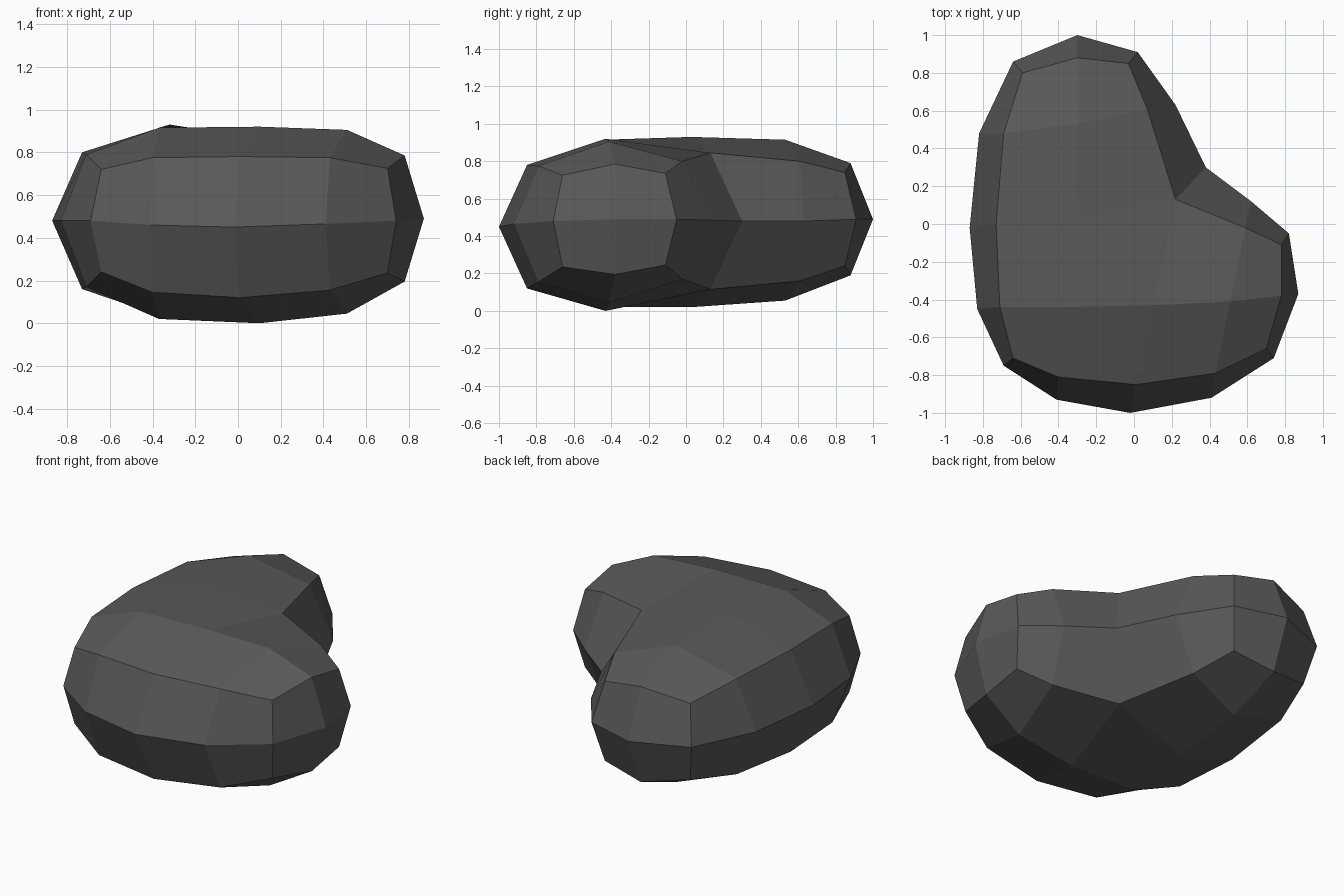
import bpy
import bmesh

default = bpy.data.objects.get("Cube")
if default:
    bpy.data.objects.remove(default, do_unlink=True)

# Stone colour
stone = bpy.data.materials.new("dark_grey_stone")
stone.use_nodes = True
grey = (0.1, 0.1, 0.1, 1)
stone.diffuse_color = grey
shader = stone.node_tree.nodes["Principled BSDF"]
shader.inputs["Base Color"].default_value = grey
shader.inputs["Roughness"].default_value = 0.9

# Widest outline, counter-clockwise from the front right corner
waist = [(-.69, -.75, .48), (-.41, -.93, .46), (-.02, -1, .45), (.41, -.92, .465),
         (.74, -.71, .48), (.87, -.37, .49), (.82, -.05, .49), (.62, .12, .485),
         (.38, .3, .48), (.22, .63, .48), (.02, .91, .49), (-.3, 1, .49),
         (-.64, .86, .49), (-.82, .48, .49), (-.87, -.02, .48), (-.83, -.45, .48)]

# Shoulder outline, mirrored below the waist
shoulder = [(-.64, -.71, .72), (-.4, -.81, .775), (.01, -.85, .78), (.43, -.79, .775),
            (.7, -.66, .725), (.78, -.38, .785), (.78, -.11, .735), (.59, -.02, .8),
            (.22, .13, .845), (.07, .61, .8), (-.03, .85, .74), (-.3, .88, .79),
            (-.59, .8, .73), (-.69, .48, .79), (-.73, 0, .8), (-.71, -.44, .79)]

# Crown points keyed by grid cell: x, y, top height, underside height
crown = {(1, 1): (-.37, -.44, .915, .02), (2, 1): (.1, -.43, .92, 0),
         (3, 1): (.51, -.41, .905, .045), (1, 2): (-.32, .03, .93, .02),
         (1, 3): (-.3, .53, .915, .055)}

# Walk round the L-shaped grid that the outlines follow
STEPS = {"E": (1, 0), "N": (0, 1), "W": (-1, 0), "S": (0, -1)}
walk, here = [], (0, 0)
for letter in "EEEENNWWNNWWSSSS":
    walk.append(here)
    dx, dy = STEPS[letter]
    here = (here[0] + dx, here[1] + dy)

bm = bmesh.new()


def ring(points):
    return [bm.verts.new(p) for p in points]


def bridge(low, high):
    for i in range(len(low)):
        bm.faces.new((low[i - 1], low[i], high[i], high[i - 1]))


def cap(edge, height):
    """Fill an L-shaped grid of quads inside a ring."""
    grid = dict(zip(walk, edge))
    for cell, p in crown.items():
        grid[cell] = bm.verts.new((p[0], p[1], p[height]))
    for i in range(4):
        for j in range(4):
            corners = [(i, j), (i + 1, j), (i + 1, j + 1), (i, j + 1)]
            if all(c in grid for c in corners):
                bm.faces.new([grid[c] for c in corners])


# Stone body
middle = ring(waist)
upper = ring(shoulder)
lower = ring([(x, y, 2 * w[2] - z) for (x, y, z), w in zip(shoulder, waist)])
bridge(lower, middle)
bridge(middle, upper)
cap(upper, 2)
cap(lower, 3)
bmesh.ops.recalc_face_normals(bm, faces=bm.faces[:])

mesh = bpy.data.meshes.new("rock")
bm.to_mesh(mesh)
bm.free()
mesh.materials.append(stone)
rock = bpy.data.objects.new("rock", mesh)
bpy.context.collection.objects.link(rock)
